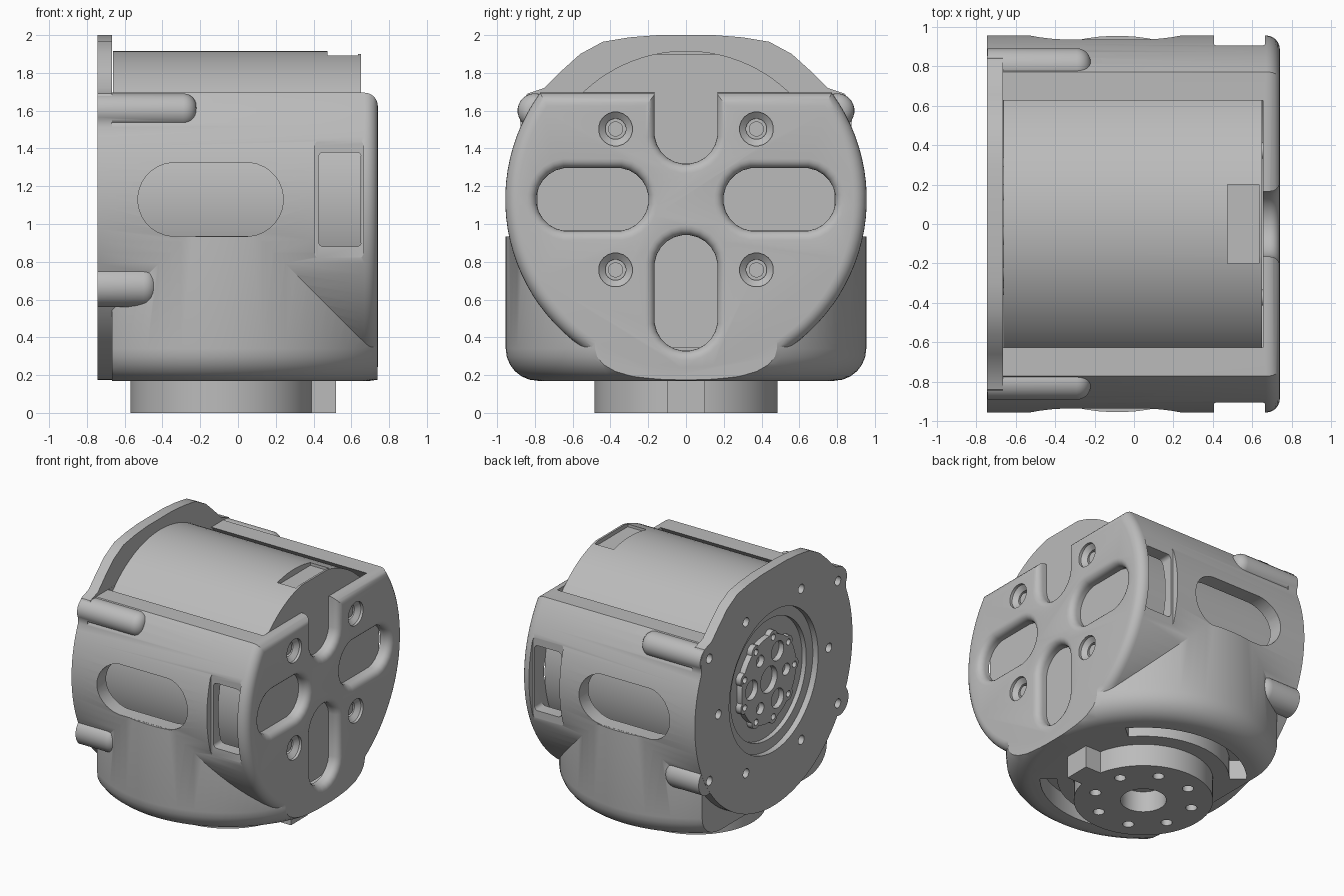
import bpy, bmesh
from math import sin, cos, pi, radians

old = bpy.data.objects.get("Cube")
if old:
    bpy.data.objects.remove(old, do_unlink=True)

metal = bpy.data.materials.new("light grey metal")
metal.use_nodes = True
GREY = (0.5, 0.5, 0.5, 1)
metal.diffuse_color = GREY
metal.node_tree.nodes["Principled BSDF"].inputs["Base Color"].default_value = GREY

AXIS_Z = 1.13      # height of the motor axis
DRUM_X = -0.085    # centre of the vertical drum
MAP = {"x": lambda u, v, w: (w, u, v),
       "y": lambda u, v, w: (u, w, v),
       "z": lambda u, v, w: (u, v, w)}


def outline(cu, cv, r, hu=0, hv=0, n=6):
    """Circle, stadium or rounded rectangle: four corner arcs."""
    pts = []
    for q, (su, sv) in enumerate(((1, 1), (-1, 1), (-1, -1), (1, -1))):
        for i in range(n):
            a = (q + (i + 0.5) / n) * pi / 2
            pts.append((cu + su * hu + r * cos(a), cv + sv * hv + r * sin(a)))
    return pts


def loft(name, rings, axis):
    """Closed solid through outlines placed along an axis."""
    bm = bmesh.new()
    loops = [[bm.verts.new(MAP[axis](u, v, w)) for u, v in pts] for pts, w in rings]
    count = len(loops[0])
    for a, b in zip(loops, loops[1:]):
        for i in range(count):
            j = (i + 1) % count
            bm.faces.new((a[i], a[j], b[j], b[i]))
    bm.faces.new(loops[0])
    bm.faces.new(loops[-1])
    bmesh.ops.recalc_face_normals(bm, faces=bm.faces)
    mesh = bpy.data.meshes.new(name)
    bm.to_mesh(mesh)
    bm.free()
    mesh.materials.append(metal)
    ob = bpy.data.objects.new(name, mesh)
    bpy.context.collection.objects.link(ob)
    return ob


def prism(name, pts, w0, w1, axis):
    return loft(name, [(pts, w0), (pts, w1)], axis)


def lathe(name, cu, cv, profile, axis, n=24):
    return loft(name, [(outline(cu, cv, r, n=n), w) for r, w in profile], axis)


def box(name, x0, x1, y0, y1, z0, z1):
    return prism(name, [(x0, y0), (x1, y0), (x1, y1), (x0, y1)], z0, z1, "z")


def combine(target, other, op="DIFFERENCE"):
    mod = target.modifiers.new("combine", "BOOLEAN")
    mod.operation, mod.solver, mod.object = op, "EXACT", other
    bpy.context.view_layer.objects.active = target
    bpy.ops.object.modifier_apply(modifier=mod.name)
    bpy.data.objects.remove(other, do_unlink=True)


def fillet(r, w, size, steps=6):
    """Quarter round at the end of a lathe profile."""
    return [(r - size + size * cos(i * pi / 2 / steps),
             w + size * sin(i * pi / 2 / steps)) for i in range(steps + 1)]


# Housing: horizontal barrel with a rounded end
housing = lathe("housing", 0, AXIS_Z, [(0.957, -0.745)] + fillet(0.957, 0.67, 0.07), "x")

# Vertical drum with a rounded bottom edge, trimmed flat at both ends
bottom = [(r, 0.34 - w) for r, w in fillet(0.955, 0, 0.17)]
drum = lathe("drum", DRUM_X, 0, [(0.955, 0.935)] + bottom, "z")
combine(drum, box("trim", 0.739, 2, -2, 2, -1, 2))
combine(drum, box("trim", -2, -0.667, -2, 2, -1, 2))
combine(housing, drum, "UNION")

# Screw bosses along the sides
for s in (-1, 1):
    for z, r, end in ((1.6, 0.092, -0.22), (0.67, 0.11, -0.43)):
        boss = lathe("boss", s * 0.8, z, [(r, -0.744)] + fillet(r, end - 0.07, 0.07), "x", n=6)
        combine(housing, boss, "UNION")

# Motor bore and the open top, with a rounded front corner
combine(housing, lathe("bore", 0, AXIS_Z, [(0.845, -0.665), (0.845, 0.655)], "x"))
corner = [(0.67 + 0.07 * sin(i * pi / 12), 1.625 + 0.07 * cos(i * pi / 12)) for i in range(7)]
combine(housing, prism("top_cut", [(-0.665, 1.695)] + corner + [(0.9, 1.6), (0.9, 2.3), (-0.665, 2.3)],
                       -1.2, 1.2, "y"))
combine(housing, box("rear_top_cut", -0.9, -0.66, -1.2, 1.2, 1.695, 2.3))

# Mounting plate rising above the barrel
half = [(0.87, 1.3), (0.88, 1.62), (0.84, 1.69), (0.75, 1.72), (0.66, 1.81), (0.56, 1.9),
        (0.44, 1.965), (0.3, 1.988), (0.15, 2.0)]
plate = prism("mounting_plate", half + [(-y, z) for y, z in reversed(half)], -0.745, -0.666, "x")
combine(housing, plate, "UNION")
combine(housing, lathe("hub_opening", 0, AXIS_Z,
                       [(0.54, -0.8), (0.54, -0.7), (0.46, -0.7), (0.46, -0.6)], "x", n=16))
for i in range(6):
    a = i * pi / 3
    hole = lathe("hole", 0.67 * cos(a), AXIS_Z + 0.67 * sin(a), [(0.035, -0.8), (0.035, -0.67)], "x", n=4)
    combine(housing, hole)
for s in (-1, 1):
    for dz in (-0.47, 0.47):
        combine(housing, lathe("hole", s * 0.78, AXIS_Z + dz, [(0.035, -0.8), (0.035, -0.6)], "x", n=4))

# End face openings with softly rounded rims
for y, z, hu, hv in ((-0.495, AXIS_Z, 0.13, 0), (0.495, AXIS_Z, 0.13, 0),
                     (0, 0.635, 0, 0.14), (0, 1.9, 0, 0.415)):
    rings = [(outline(y, z, 0.167, hu, hv), 0.6)]
    for i in range(6):
        a = i * pi / 10
        rings.append((outline(y, z, 0.167 + 0.05 * (1 - cos(a)), hu, hv), 0.69 + 0.05 * sin(a)))
    rings.append((rings[-1][0], 0.8))
    combine(housing, loft("end_slot", rings, "x"))

# Countersunk screws in the end face
for y in (-0.373, 0.373):
    for z in (0.757, 1.503):
        combine(housing, lathe("countersink", y, z, [(0.055, 0.66), (0.055, 0.69), (0.09, 0.72), (0.09, 0.8)],
                               "x", n=5))
        lathe("screw", y, z, [(0.04, 0.645), (0.04, 0.69)], "x", n=5)

# Side openings: long slot, shallow flat pocket and window
for s in (-1, 1):
    combine(housing, prism("side_slot", outline(-0.145, AXIS_Z, 0.195, 0.19, n=8), s * 0.6, s * 1.1, "y"))
    combine(housing, prism("pocket", outline(0.535, AXIS_Z, 0.04, 0.09, 0.28), s * 0.905, s * 1.1, "y"))
    combine(housing, prism("window", outline(0.54, AXIS_Z, 0.03, 0.085, 0.22), s * 0.7, s * 1.1, "y"))

# Curved slots in the underside
for s in (-1, 1):
    arc = [radians(40 + 100 * i / 16) for i in range(17)]
    pts = [(DRUM_X + 0.72 * cos(a), s * 0.72 * sin(a)) for a in arc]
    pts += [(DRUM_X + 0.6 * cos(a), s * 0.6 * sin(a)) for a in reversed(arc)]
    combine(housing, prism("curved_slot", pts, 0.1, 0.32, "z"))

# Motor body with a flat at the top of its front end
motor = lathe("motor", 0, AXIS_Z, [(0.787, -0.662), (0.787, 0.65)], "x")
combine(motor, box("flat", 0.475, 0.635, -0.2, 0.2, 1.87, 2.2))
combine(motor, box("flat", 0.475, 0.7, -0.6, 0.6, 1.9, 2.2))

# Output hub with lobes, pockets and holes
hub = lathe("output_hub", 0, AXIS_Z, [(0.33, -0.655), (0.33, -0.705)], "x", n=12)
for i in range(9):
    a = (i + 0.5) * pi / 4.5
    y, z = 0.31 * cos(a), AXIS_Z + 0.31 * sin(a)
    combine(hub, lathe("lobe", y, z, [(0.05, -0.656), (0.05, -0.704)], "x", n=4), "UNION")
    combine(hub, lathe("hole", y, z, [(0.024, -0.8), (0.024, -0.67)], "x", n=3))
for i in range(6):
    a = i * pi / 3
    y, z = 0.21 * cos(a), AXIS_Z + 0.21 * sin(a)
    r = 0.075 if i % 2 == 0 else 0.045
    combine(hub, lathe("pocket", y, z, [(r, -0.8), (r, -0.665)], "x", n=4))
combine(hub, lathe("hub_bore", 0, AXIS_Z, [(0.1, -0.8), (0.1, -0.66)], "x", n=6))

# Foot disc with its key tab and bolt circle
foot = lathe("foot", DRUM_X, 0, [(0.485, 0), (0.485, 0.175)], "z", n=16)
combine(foot, box("key_tab", 0.3, 0.52, -0.1, 0.1, 0.0, 0.175), "UNION")
combine(foot, lathe("foot_bore", DRUM_X, 0, [(0.16, -0.1), (0.16, 0.16)], "z", n=8))
for i in range(8):
    a = (i + 0.5) * pi / 4
    combine(foot, lathe("hole", DRUM_X + 0.35 * cos(a), 0.35 * sin(a), [(0.04, -0.1), (0.04, 0.12)], "z", n=4))

# Smooth shading with sharp edges kept
bpy.ops.object.select_all(action="DESELECT")
for ob in bpy.context.collection.objects:
    if ob.type == "MESH" and metal.name in ob.data.materials:
        ob.select_set(True)
        bpy.context.view_layer.objects.active = ob
bpy.ops.object.shade_smooth_by_angle(angle=radians(30))
